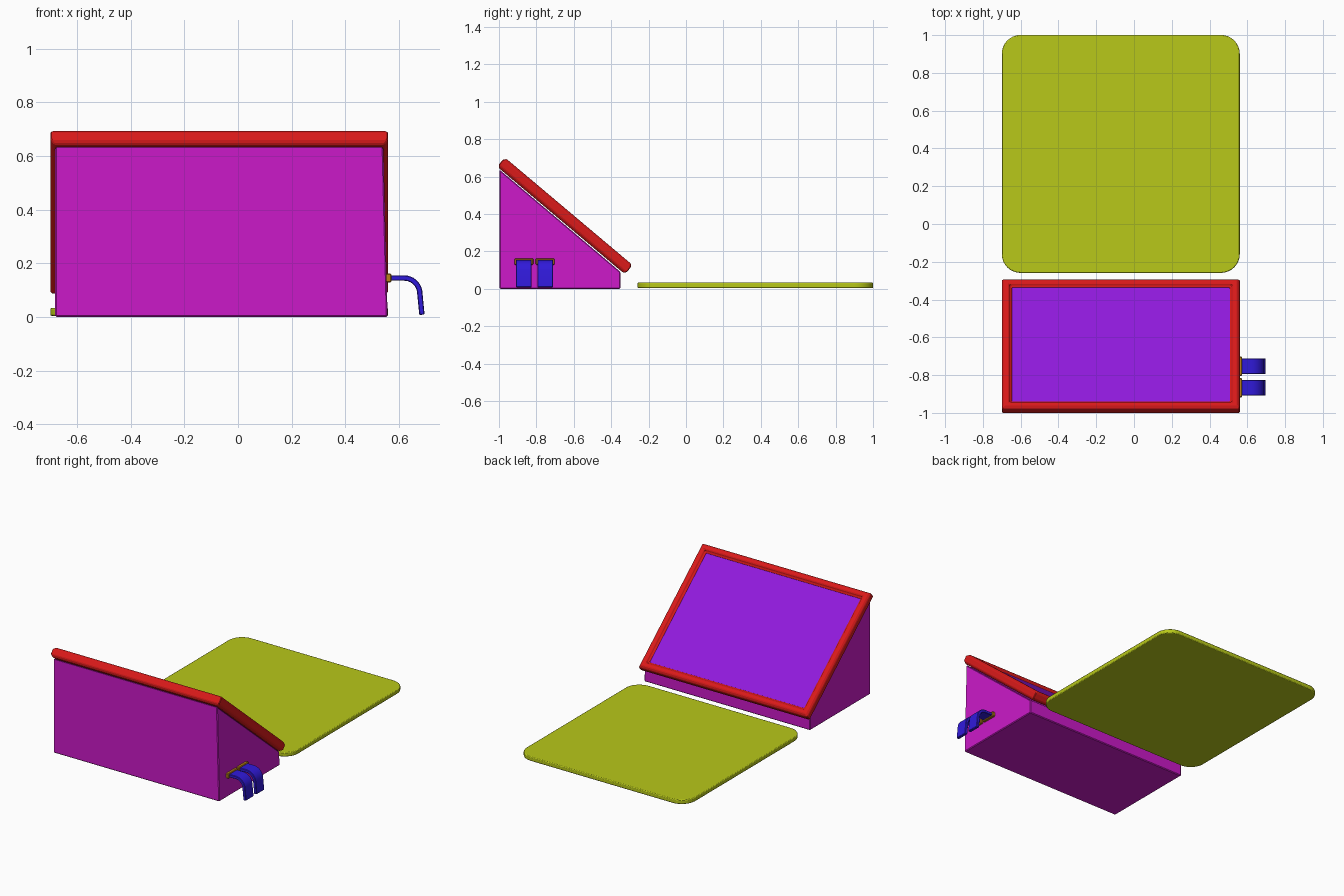
import bpy, bmesh, math
from mathutils import Vector, Matrix

if "Cube" in bpy.data.objects:
    bpy.data.objects.remove(bpy.data.objects["Cube"])

CX = -0.07            # shared x centre of screen, housing and mat
TILT = math.radians(-40.1)


def material(name, rgb):
    m = bpy.data.materials.new(name)
    m.diffuse_color = (*rgb, 1)
    m.use_nodes = True
    m.node_tree.nodes["Principled BSDF"].inputs["Base Color"].default_value = m.diffuse_color
    return m


RED = material("red", (0.7, 0.01, 0.01))
MAGENTA = material("magenta", (0.6, 0.01, 0.58))
PURPLE = material("purple", (0.28, 0.01, 0.72))
LIME = material("lime", (0.48, 0.58, 0.01))
BLUE = material("blue", (0.03, 0.01, 0.7))
AMBER = material("amber", (0.5, 0.22, 0.01))


def finish(name, bm, mat, bevel=0, segments=1, smooth=False):
    bmesh.ops.recalc_face_normals(bm, faces=bm.faces)
    me = bpy.data.meshes.new(name)
    bm.to_mesh(me)
    bm.free()
    ob = bpy.data.objects.new(name, me)
    bpy.context.collection.objects.link(ob)
    me.materials.append(mat)
    if bevel:
        mod = ob.modifiers.new("bevel", 'BEVEL')
        mod.width, mod.segments = bevel, segments
        mod.limit_method = 'ANGLE'
    if smooth:
        bpy.context.view_layer.objects.active = ob
        ob.select_set(True)
        bpy.ops.object.shade_smooth_by_angle(angle=math.radians(35))
        ob.select_set(False)
    return ob


def box(name, mat, size, loc, **kw):
    bm = bmesh.new()
    bmesh.ops.create_cube(bm, size=1)
    bmesh.ops.scale(bm, verts=bm.verts, vec=size)
    ob = finish(name, bm, mat, **kw)
    ob.location = loc
    return ob


def prism(points, offset):
    bm = bmesh.new()
    f = bm.faces.new([bm.verts.new(p) for p in points])
    r = bmesh.ops.extrude_face_region(bm, geom=[f])
    bmesh.ops.translate(bm, vec=offset,
                        verts=[v for v in r["geom"] if isinstance(v, bmesh.types.BMVert)])
    return bm


# Wedge housing, its right side leaning slightly outward toward the base
profile = [(-0.997, 0), (-0.35, 0), (-0.35, 0.09), (-0.997, 0.637)]
bm = prism([(-0.682, y, z) for y, z in profile], (1.224, 0, 0))
for v in bm.verts:
    if v.co.x > 0:
        v.co.x += 0.016 * (1 - v.co.z / 0.637)
finish("housing", bm, MAGENTA, bevel=0.005)

# Chamfered screen frame: one cross-section swept round the rectangle
W, L = 0.63, 0.447
section = [(0.055, -0.032), (0.014, -0.032), (0, -0.018), (0, 0.018),
           (0.014, 0.032), (0.036, 0.032), (0.043, 0.022), (0.055, 0.014)]
bm = bmesh.new()
rings = [[bm.verts.new((sx * (W - i), sy * (L - i), h)) for i, h in section]
         for sx, sy in ((-1, -1), (1, -1), (1, 1), (-1, 1))]
n = len(section)
for a in range(4):
    b = (a + 1) % 4
    for k in range(n):
        j = (k + 1) % n
        bm.faces.new((rings[a][k], rings[b][k], rings[b][j], rings[a][j]))
frame = finish("screen_frame", bm, RED, bevel=0.004)
frame.location = (CX, -0.6475, 0.39)
frame.rotation_euler.x = TILT

# Display panel set in the frame
tilt = Matrix.Rotation(TILT, 3, 'X')
screen = box("screen", PURPLE, (2 * W - 0.1, 2 * L - 0.1, 0.036),
             Vector((CX, -0.6475, 0.39)) + tilt @ Vector((0, 0, -0.004)))
screen.rotation_euler.x = TILT

# Flat mat with rounded corners
R, H = 0.1, 0.63
outline = []
for q, (sx, sy) in enumerate(((1, 1), (-1, 1), (-1, -1), (1, -1))):
    for i in range(9):
        a = math.pi / 2 * (q + i / 8)
        outline.append((CX + sx * (H - R) + R * math.cos(a),
                        0.371 + sy * (H - R) + R * math.sin(a), 0.004))
finish("mat", prism(outline, (0, 0, 0.029)), LIME, bevel=0.005, segments=2, smooth=True)

# Two flat cables that leave the right side and bend down, each in a collar
path = [(0.55, 0.145)] + [(0.62 + 0.058 * math.sin(t), 0.087 + 0.058 * math.cos(t))
                          for t in (math.radians(10 * i) for i in range(9))] + [(0.686, 0.008)]
for side, y in (("front", -0.867), ("rear", -0.753)):
    T = 0.01
    upper, lower = [], []
    for i, p in enumerate(path):
        d = (Vector(path[min(i + 1, len(path) - 1)]) - Vector(path[max(i - 1, 0)])).normalized()
        nrm = Vector((-d.y, d.x)) * T
        upper.append(Vector(p) + nrm)
        lower.append(Vector(p) - nrm)
    loop = upper + lower[::-1]
    bm = prism([(p.x, y - 0.042, p.y) for p in loop], (0, 0.084, 0))
    finish(side + "_cable", bm, BLUE, bevel=0.003, smooth=True)
    box(side + "_cable_collar", AMBER, (0.03, 0.102, 0.034), (0.557, y, 0.145), bevel=0.004)
